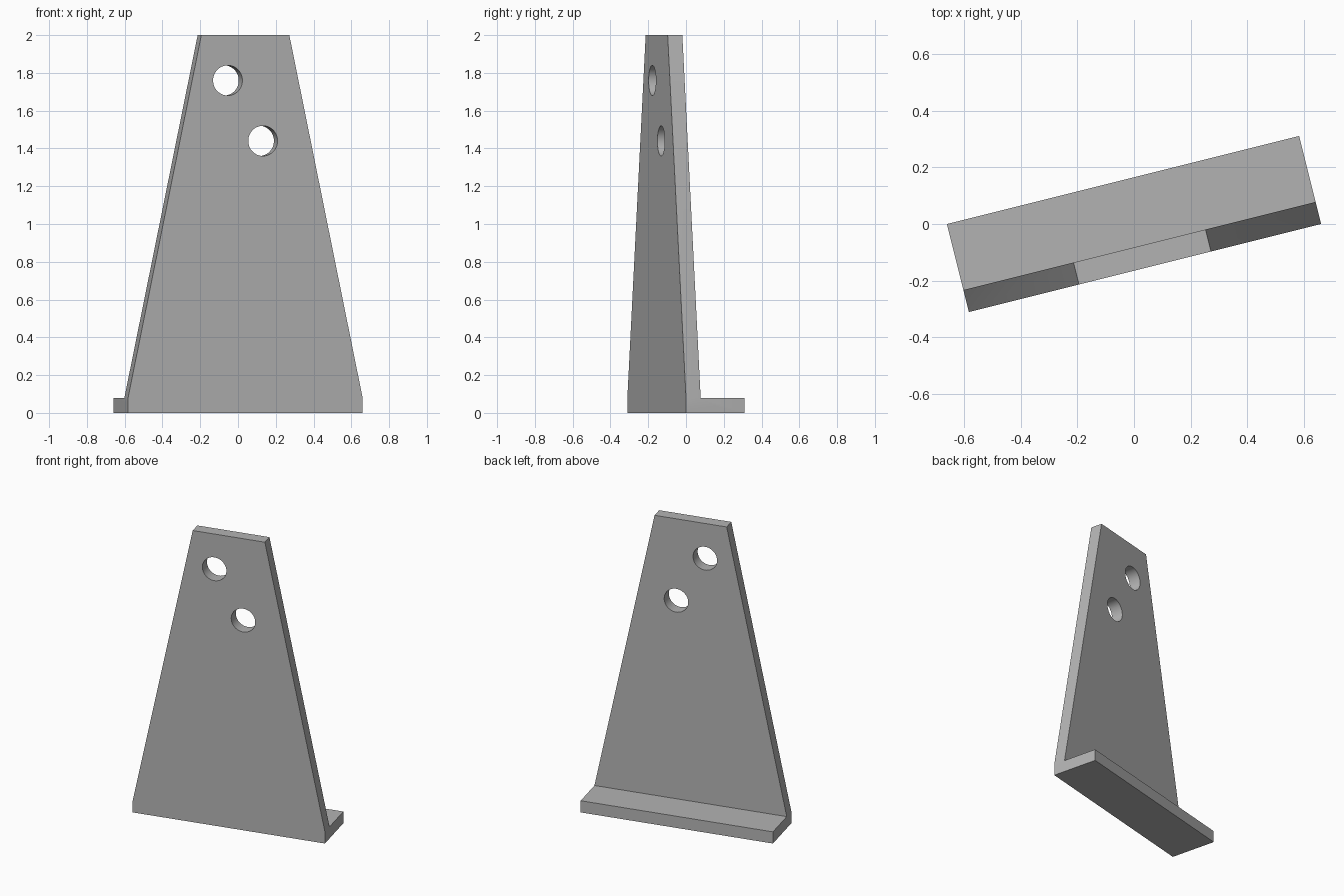
import bpy, bmesh, math
from mathutils import Matrix, Vector

cube = bpy.data.objects.get("Cube")
if cube:
    bpy.data.objects.remove(cube, do_unlink=True)

# Sizes
HALF, TOP_HALF, HEIGHT = 0.64, 0.24, 2.0
DEPTH, THICK = 0.32, 0.08
HOLE_R = 0.08
HOLES = [(-0.096, 1.76), (0.096, 1.44)]
FRONT = -DEPTH / 2
TURN = Matrix.Rotation(math.atan(0.25), 4, "Z")

grey = bpy.data.materials.new("plain grey")
grey.use_nodes = True
COLOUR = (0.45, 0.45, 0.45, 1)
grey.diffuse_color = COLOUR
grey.node_tree.nodes["Principled BSDF"].inputs["Base Color"].default_value = COLOUR


def extrude_profile(name, points, direction):
    """Make a solid by pushing a closed outline along a direction."""
    bm = bmesh.new()
    face = bm.faces.new([bm.verts.new(p) for p in points])
    moved = bmesh.ops.extrude_face_region(bm, geom=[face])["geom"]
    verts = [v for v in moved if isinstance(v, bmesh.types.BMVert)]
    bmesh.ops.translate(bm, verts=verts, vec=Vector(direction))
    bmesh.ops.recalc_face_normals(bm, faces=bm.faces)
    mesh = bpy.data.meshes.new(name)
    bm.to_mesh(mesh)
    bm.free()
    mesh.materials.append(grey)
    obj = bpy.data.objects.new(name, mesh)
    bpy.context.collection.objects.link(obj)
    obj.matrix_world = TURN
    return obj


def boolean(target, tool, operation):
    """Apply a boolean and remove the tool."""
    mod = target.modifiers.new(operation.lower(), "BOOLEAN")
    mod.operation, mod.object, mod.solver = operation, tool, "EXACT"
    bpy.ops.object.select_all(action="DESELECT")
    bpy.context.view_layer.objects.active = target
    target.select_set(True)
    bpy.ops.object.modifier_apply(modifier=mod.name)
    bpy.data.objects.remove(tool, do_unlink=True)


# Foot and upright share an L-shaped end, drawn along the full width
end = [(FRONT, 0), (-FRONT, 0), (-FRONT, THICK), (FRONT + THICK, THICK),
       (FRONT + THICK, HEIGHT), (FRONT, HEIGHT)]
bracket = extrude_profile("angle_bracket", [(-HALF, y, z) for y, z in end],
                          (2 * HALF, 0, 0))

# Taper the upright above the foot
taper = [(-HALF, 0), (HALF, 0), (HALF, THICK), (TOP_HALF, HEIGHT),
         (-TOP_HALF, HEIGHT), (-HALF, THICK)]
outline = extrude_profile("taper_tool", [(x, -DEPTH, z) for x, z in taper],
                          (0, 2 * DEPTH, 0))
boolean(bracket, outline, "INTERSECT")

# Two round bolt holes
for x, z in HOLES:
    ring = [2 * math.pi * i / 48 for i in range(48)]
    points = [(x + HOLE_R * math.cos(a), -DEPTH, z + HOLE_R * math.sin(a)) for a in ring]
    boolean(bracket, extrude_profile("hole_tool", points, (0, 2 * DEPTH, 0)), "DIFFERENCE")

# Smooth hole walls, sharp plate edges
bpy.ops.object.shade_smooth_by_angle(angle=math.radians(30))
